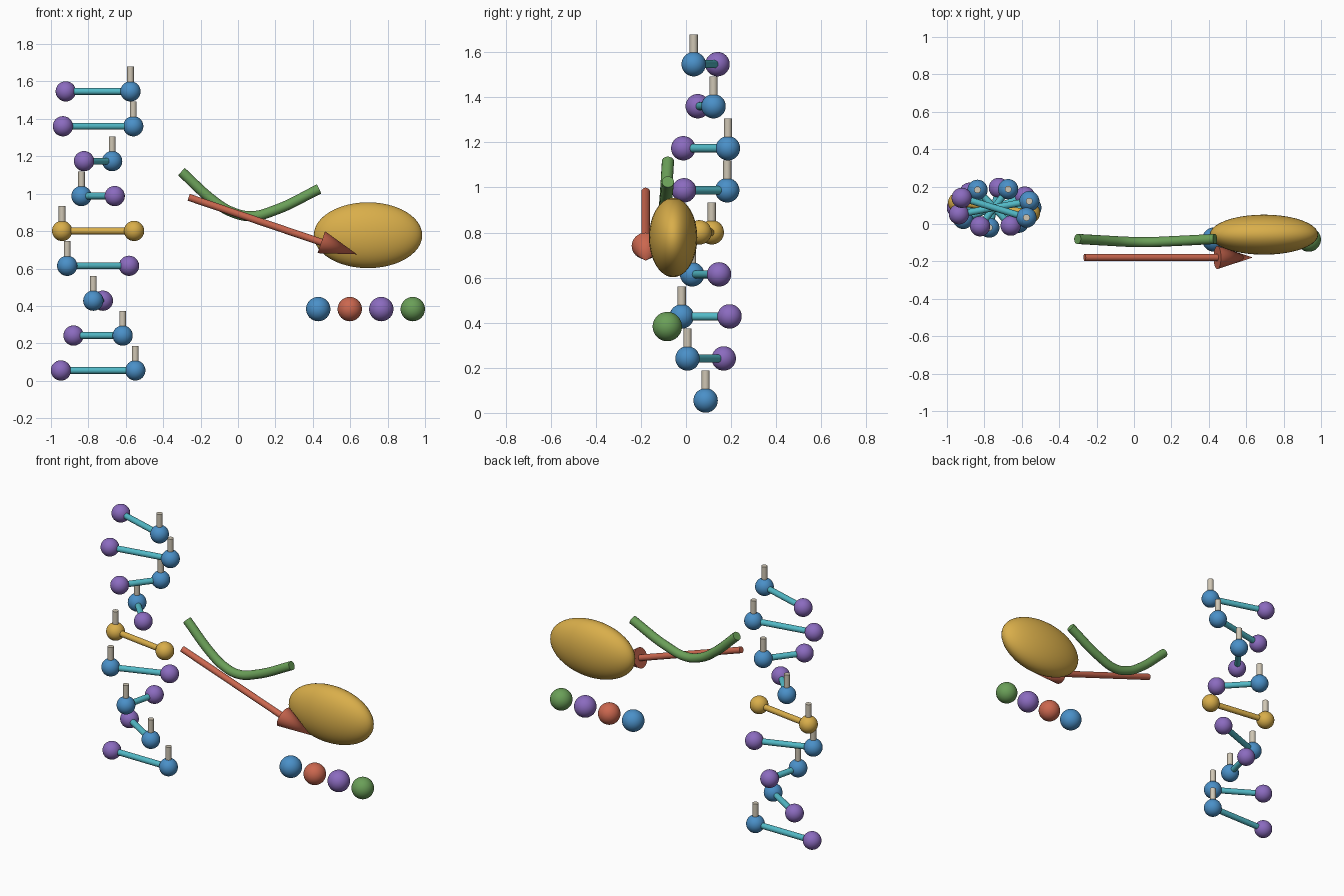
import bpy
from math import sin, cos, radians
from mathutils import Vector

if "Cube" in bpy.data.objects:
    bpy.data.objects.remove(bpy.data.objects["Cube"])


def material(name, hex_code):
    def linear(c):
        return c / 12.92 if c <= 0.04045 else ((c + 0.055) / 1.055) ** 2.4
    rgb = [linear(int(hex_code[i:i + 2], 16) / 255) for i in (0, 2, 4)]
    m = bpy.data.materials.new(name)
    m.use_nodes = True
    m.diffuse_color = (*rgb, 1)
    m.node_tree.nodes["Principled BSDF"].inputs["Base Color"].default_value = (*rgb, 1)
    return m


blue = material("blue", "4A90C8")
purple = material("purple", "8B6BBF")
teal = material("teal", "52B9C6")
gold = material("gold", "D9AE4A")
red = material("red", "CB674F")
green = material("green", "6A9F58")
beige = material("beige", "CFC6B4")


def finish(name, mat):
    ob = bpy.context.object
    ob.name = name
    ob.data.materials.append(mat)
    bpy.ops.object.shade_smooth_by_angle(angle=radians(40))
    return ob


def ball(name, centre, radius, mat, scale=(1, 1, 1)):
    bpy.ops.mesh.primitive_uv_sphere_add(segments=40, ring_count=24, radius=radius, location=centre)
    bpy.context.object.scale = scale
    return finish(name, mat)


def rod(name, start, end, r_start, r_end, mat):
    start, end = Vector(start), Vector(end)
    axis = end - start
    bpy.ops.mesh.primitive_cone_add(
        vertices=32, radius1=r_start, radius2=r_end, depth=axis.length,
        location=(start + end) / 2, rotation=axis.to_track_quat('Z', 'Y').to_euler())
    return finish(name, mat)


# Twisted ladder: two balls, a rung and an upright peg on each level
LADDER = Vector((-0.748, 0.087, 0.055))
for i in range(9):
    turn = radians(-48.7 * i)
    offset = Vector((0.199 * cos(turn), 0.107 * sin(turn), 0))
    centre = LADDER + Vector((0, 0, 0.1865 * i))
    a, b = centre + offset, centre - offset
    marked = i == 4
    ball(f"ladder_ball_a_{i}", a, 0.054, gold if marked else blue)
    ball(f"ladder_ball_b_{i}", b, 0.054, gold if marked else purple)
    rod(f"ladder_rung_{i}", a, b, 0.018, 0.018, gold if marked else teal)
    rod(f"ladder_peg_{i}", a, a + Vector((0, 0, 0.132)), 0.018, 0.018, beige)

# Bent tube
path = [(-0.302, -0.08, 1.117), (-0.128, -0.09, 0.96), (-0.035, -0.095, 0.903),
        (0.07, -0.097, 0.88), (0.198, -0.092, 0.912), (0.433, -0.08, 1.025)]
curve = bpy.data.curves.new("bent_tube", 'CURVE')
curve.dimensions = '3D'
curve.bevel_depth = 0.027
curve.bevel_resolution = 6
curve.use_fill_caps = True
spline = curve.splines.new('BEZIER')
spline.bezier_points.add(len(path) - 1)
for point, co in zip(spline.bezier_points, path):
    point.co = co
    point.handle_left_type = point.handle_right_type = 'AUTO'
tube = bpy.data.objects.new("bent_tube", curve)
bpy.context.collection.objects.link(tube)
bpy.ops.object.select_all(action='DESELECT')
bpy.context.view_layer.objects.active = tube
tube.select_set(True)
bpy.ops.object.convert(target='MESH')
finish("bent_tube", green)

# Slanted arrow
tail, tip = Vector((-0.264, -0.179, 0.981)), Vector((0.636, -0.179, 0.676))
neck = tail.lerp(tip, 0.788)
rod("arrow_shaft", tail, neck, 0.019, 0.019, red)
rod("arrow_head", neck, tip, 0.062, 0, red)

# Large ellipsoid
ball("ellipsoid", (0.695, -0.057, 0.778), 1, gold, (0.29, 0.107, 0.176))

# Row of four balls
for i, mat in enumerate((blue, red, purple, green)):
    ball(f"row_ball_{i}", (0.429 + 0.1685 * i, -0.083, 0.383), 0.065, mat)
